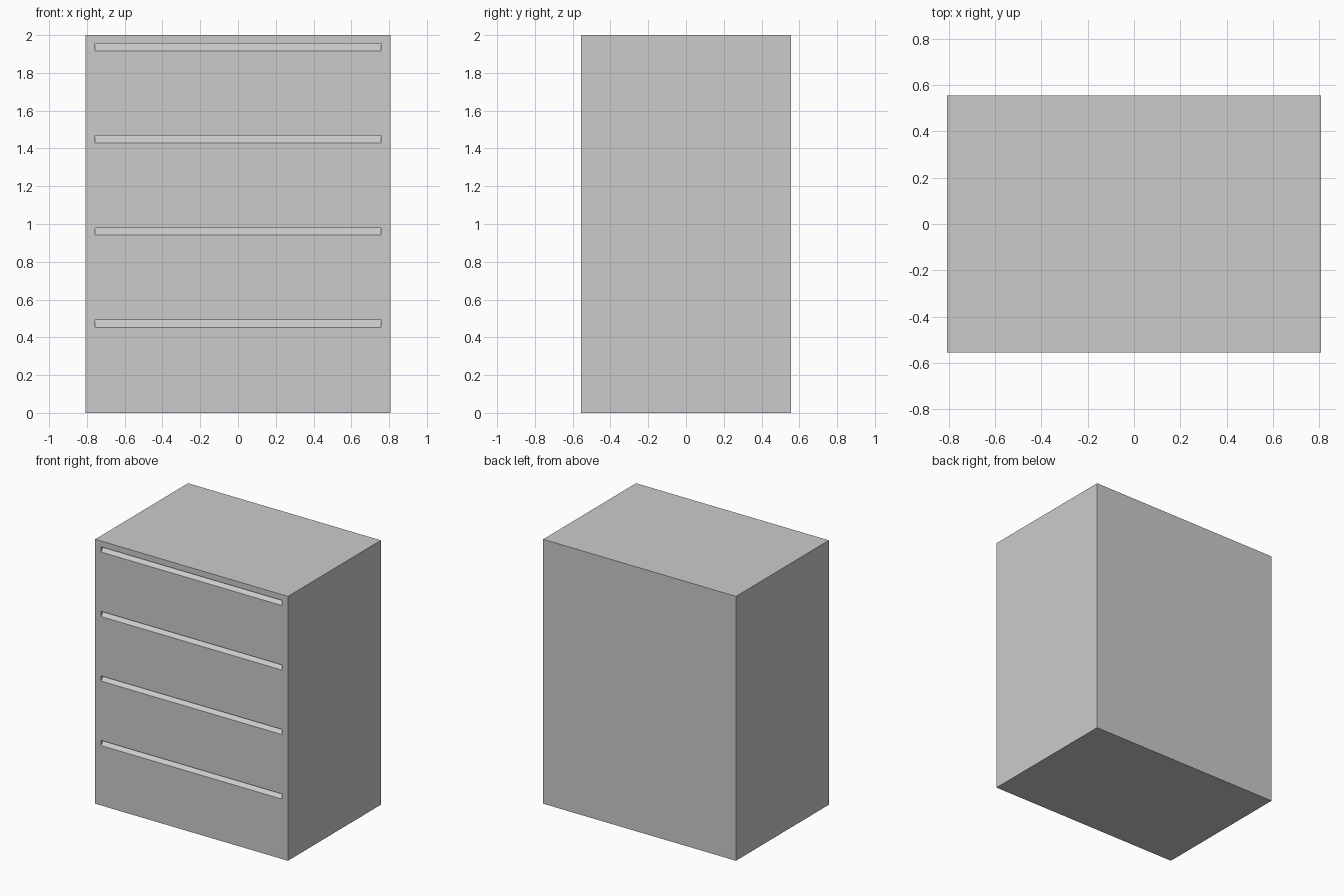
import bpy, bmesh

if "Cube" in bpy.data.objects:
    bpy.data.objects.remove(bpy.data.objects["Cube"])

W, D, H = 0.807, 0.555, 2.0      # half width, half depth, height
SLOT_W, SLOT_H, SLOT_D = 0.758, 0.039, 0.039
PITCH, FIRST = 0.488, 0.453      # drawer spacing, lowest slot's bottom edge


def make_object(name, bm):
    bmesh.ops.recalc_face_normals(bm, faces=bm.faces)
    mesh = bpy.data.meshes.new(name)
    bm.to_mesh(mesh)
    bm.free()
    ob = bpy.data.objects.new(name, mesh)
    bpy.context.collection.objects.link(ob)
    return ob


def add_prism(bm, profile, half_width):
    # extrude a (y, z) profile along x
    face = bm.faces.new([bm.verts.new((-half_width, y, z)) for y, z in profile])
    out = bmesh.ops.extrude_face_region(bm, geom=[face])
    verts = [g for g in out["geom"] if isinstance(g, bmesh.types.BMVert)]
    bmesh.ops.translate(bm, verts=verts, vec=(2 * half_width, 0, 0))


# cabinet carcass
bm = bmesh.new()
add_prism(bm, [(-D, 0), (D, 0), (D, H), (-D, H)], W)
cabinet = make_object("cabinet_body", bm)

# wedge-shaped finger pulls, one at the top of each drawer
bm = bmesh.new()
e = 0.01
for i in range(4):
    z = FIRST + i * PITCH
    add_prism(bm, [(-D - e, z - e * SLOT_H / SLOT_D),
                   (-D + SLOT_D, z + SLOT_H),
                   (-D - e, z + SLOT_H)], SLOT_W)
cutter = make_object("finger_pull_cutter", bm)
cutter.hide_render = True
cutter.display_type = 'WIRE'

cut = cabinet.modifiers.new("finger_pulls", 'BOOLEAN')
cut.operation = 'DIFFERENCE'
cut.solver = 'EXACT'
cut.object = cutter
